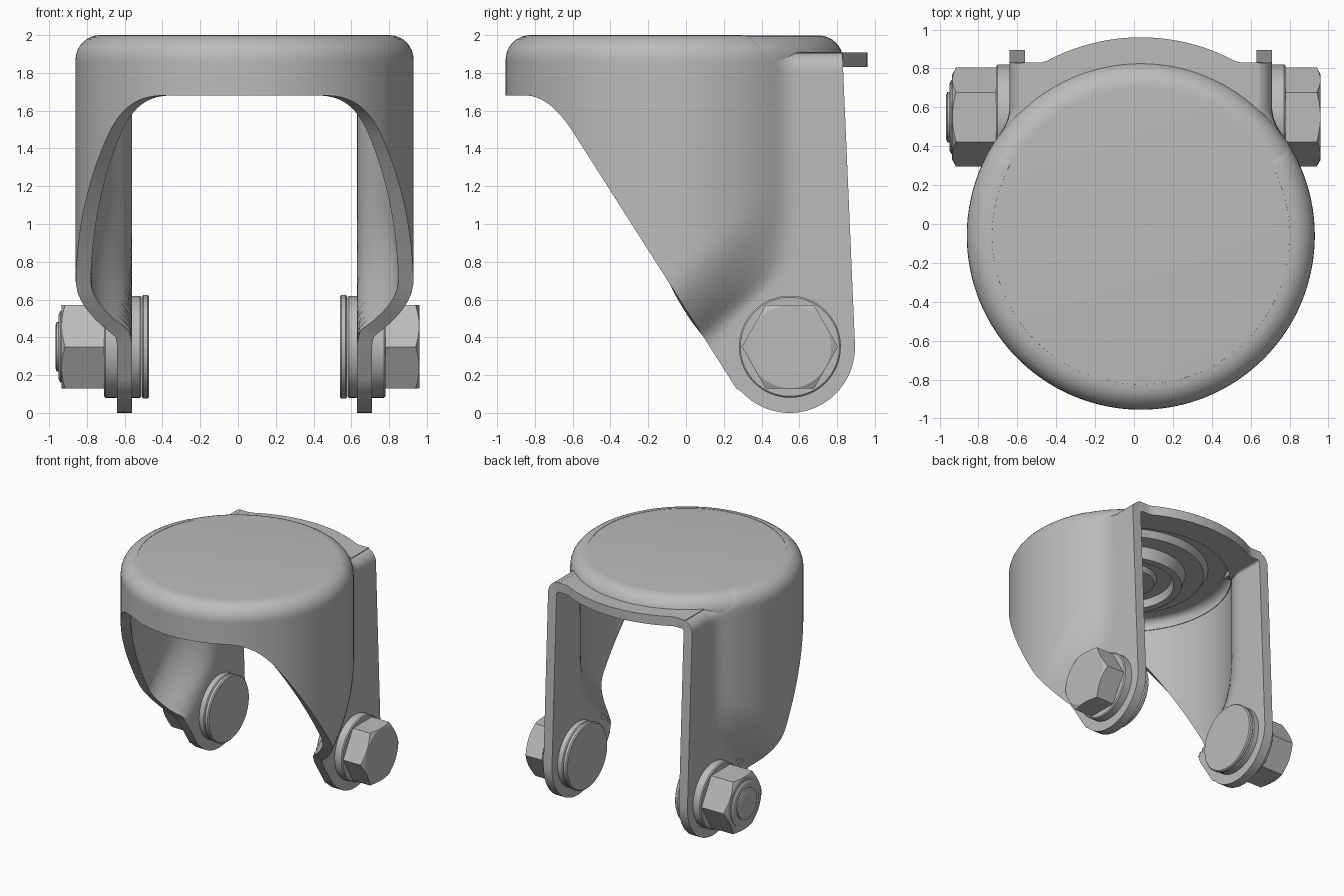
import bpy, bmesh
from math import sin, cos, pi, sqrt, asin, radians
from mathutils import Matrix, Vector

if "Cube" in bpy.data.objects:
    bpy.data.objects.remove(bpy.data.objects["Cube"])

steel = bpy.data.materials.new("grey_steel")
steel.use_nodes = True
steel.diffuse_color = (0.5, 0.5, 0.5, 1)
steel.node_tree.nodes["Principled BSDF"].inputs["Base Color"].default_value = (0.5, 0.5, 0.5, 1)

CX, CY, R, LEG = 0.035, -0.06, 0.895, 0.675   # fork centre, cap radius, leg half width
BY, BZ, END = 0.55, 0.35, 0.35                # bolt position and leg end radius


def finish(name, bm, fix_normals=True):
    if fix_normals:
        bmesh.ops.recalc_face_normals(bm, faces=bm.faces)
    mesh = bpy.data.meshes.new(name)
    bm.to_mesh(mesh)
    bm.free()
    obj = bpy.data.objects.new(name, mesh)
    bpy.context.collection.objects.link(obj)
    mesh.materials.append(steel)
    return obj


def smooth(obj, angle=35):
    bpy.ops.object.select_all(action='DESELECT')
    obj.select_set(True)
    bpy.context.view_layer.objects.active = obj
    bpy.ops.object.shade_smooth_by_angle(angle=radians(angle))


def apply_modifiers(obj):
    bpy.ops.object.select_all(action='DESELECT')
    obj.select_set(True)
    bpy.context.view_layer.objects.active = obj
    for m in list(obj.modifiers):
        bpy.ops.object.modifier_apply(modifier=m.name)


def lathe(name, profile, matrix, sides=64, start=0.0):
    """Closed solid from (radius, height) points that start and end on the axis."""
    bm = bmesh.new()
    rings = []
    for r, h in profile:
        n = 1 if r == 0 else sides
        rings.append([bm.verts.new((r * cos(start + 2 * pi * k / sides),
                                    r * sin(start + 2 * pi * k / sides), h)) for k in range(n)])
    for a, b in zip(rings, rings[1:]):
        for k in range(sides):
            q = (k + 1) % sides
            quad = [a[k % len(a)], a[q % len(a)], b[q % len(b)], b[k % len(b)]]
            bm.faces.new(list(dict.fromkeys(quad)))
    bmesh.ops.dissolve_limit(bm, angle_limit=0.001, verts=bm.verts, edges=bm.edges)
    bm.transform(matrix)
    return finish(name, bm)


def smoothstep(a, b, v):
    t = min(max((v - a) / (b - a), 0), 1)
    return t * t * (3 - 2 * t)


# ---- fork wall: plan outline swept from the cut lower edge to the rounded rim
def plan_path():
    side = []
    for k in range(25):
        y = BY + END * sin(pi / 2 - k / 24 * (pi / 2 + asin(0.1 / END)))
        x = LEG + 0.061 * (max(0.62 - y, 0) / 0.17) ** 2
        side.append((x, y))
    a0 = asin(0.51 / R)
    n = 130
    arc = [(-R * cos(a0 - (pi + 2 * a0) * k / n), CY + R * sin(a0 - (pi + 2 * a0) * k / n))
           for k in range(1, n)]
    return [(-x, y) for x, y in side] + arc + side[::-1]


def lower_edge(y):
    if y > 0.27:
        return BZ - sqrt(max(END ** 2 - (y - BY) ** 2, 0))
    line, level, k = 1.6 - (y + 0.67) * 1.571, 1.68, 0.2
    h = max(k - abs(line - level), 0) / k
    return min(line, level) - h * h * k / 4


def wall_point(x, y, z):
    # fold the curved skirt into the flat bolt plate
    s = -0.655 * (y - 0.1) + 0.755 * (z - 0.4)
    t = (1 - min(max(s / 0.36, 0), 1)) ** 2
    x += ((LEG if x > 0 else -LEG) - x) * t
    # lean the rear edge
    if y > 0.45:
        back = 0.895 - max(z - BZ, 0) * 0.043
        y = 0.45 + (y - 0.45) * (back - 0.45) / 0.45
    return x, y


path = plan_path()
bm = bmesh.new()
columns = []
for i, (x, y) in enumerate(path):
    p, q = path[max(i - 1, 0)], path[min(i + 1, len(path) - 1)]
    inward = Vector((p[1] - q[1], q[0] - p[0])).normalized()
    drop = smoothstep(0.35, 0.62, y)
    top, r = 2 - 0.09 * drop, 0.13 - 0.03 * drop
    low = lower_edge(y)
    col = []
    for j in range(45):
        z = low + (top - r - low) * j / 44
        px, py = wall_point(x, y, z)
        col.append(bm.verts.new((px + CX, py, z)))
    for j in range(1, 9):
        f = j / 8 * pi / 2
        z, d = top - r + r * sin(f), r * (1 - cos(f))
        px, py = wall_point(x, y, z)
        col.append(bm.verts.new((px + inward.x * d + CX, py + inward.y * d, z)))
    columns.append(col)
for a, b in zip(columns, columns[1:]):
    for j in range(len(a) - 1):
        bm.faces.new((a[j], b[j], b[j + 1], a[j + 1]))
wall = finish("fork_wall", bm, False)
mod = wall.modifiers.new("thickness", 'SOLIDIFY')
mod.thickness, mod.offset = 0.08, -1
apply_modifiers(wall)
smooth(wall)

# ---- domed cap with hollow underside
at_cap = Matrix.Translation((CX, CY, 0))
quarter = [k / 8 * pi / 2 for k in range(9)]
dome = [(0, 1.998)] + [(0.762 + 0.13 * sin(f), 1.868 + 0.13 * cos(f)) for f in quarter]
dome += [(0.892, 1.84), (0.81, 1.84)]
dome += [(0.75 + 0.06 * cos(f), 1.86 + 0.06 * sin(f)) for f in quarter] + [(0, 1.92)]
smooth(lathe("cap_dome", dome, at_cap, 128))

# ---- swivel bearing under the cap
bearing = [(0, 1.93), (0.64, 1.93), (0.6, 1.87), (0.46, 1.87), (0.43, 1.78), (0.37, 1.78),
           (0.35, 1.84), (0.24, 1.84), (0.22, 1.8), (0, 1.8)]
smooth(lathe("swivel_bearing", bearing, at_cap, 96), 25)

# ---- rear lip joining the two legs
bm = bmesh.new()
strip = []
for k in range(41):
    x = 0.61 * (k / 20 - 1)
    back = max(0.83, 0.96 - 1.026 + sqrt(1.026 ** 2 - x * x))
    front = CY + sqrt(0.8 ** 2 - x * x)
    strip.append([bm.verts.new((x + CX, y, z)) for y, z in
                  ((front, 1.83), (back, 1.83), (back, 1.909), (front, 1.909))])
for a, b in zip(strip, strip[1:]):
    for k in range(4):
        bm.faces.new((a[k], a[(k + 1) % 4], b[(k + 1) % 4], b[k]))
bm.faces.new(strip[0])
bm.faces.new(strip[-1])
smooth(finish("rear_lip", bm), 30)


# ---- fasteners: heights run outward from the inner face of each leg
def disc(r, a, b, c=0.008):
    return [(0, a), (r - c, a), (r, a + c), (r, b - c), (r - c, b), (0, b)]


def hex_part(name, matrix, a, b):
    body = lathe(name, [(0, a), (0.255, a), (0.255, b), (0, b)], matrix, 6, pi / 6)
    cutter = lathe(name + "_cutter", [(0, a - 0.01), (0.3, a - 0.01), (0.3, b - 0.045),
                                      (0.215, b + 0.002), (0, b + 0.002)], matrix, 64)
    mod = body.modifiers.new("chamfer", 'BOOLEAN')
    mod.operation, mod.object, mod.solver = 'INTERSECT', cutter, 'EXACT'
    apply_modifiers(body)
    bpy.data.objects.remove(cutter)
    smooth(body, 15)


for side, d in (("left", 1), ("right", -1)):
    m = Matrix.Translation((CX + d * 0.595, BY, BZ)) @ Matrix.Rotation(d * pi / 2, 4, 'Y')
    smooth(lathe(side + "_inner_washer", disc(0.27, -0.05, 0.01), m), 25)
    smooth(lathe(side + "_axle_head", disc(0.275, -0.09, -0.052), m), 25)
    smooth(lathe(side + "_outer_washer", disc(0.27, 0.07, 0.15), m), 25)
    if d > 0:
        hex_part("left_bolt_head", m, 0.145, 0.33)
    else:
        hex_part("right_nut", m, 0.145, 0.375)
        tip = [(0, 0.36), (0.19, 0.36), (0.19, 0.38), (0.17, 0.39), (0.13, 0.39),
               (0.13, 0.4), (0.115, 0.406), (0, 0.406)]
        smooth(lathe("right_bolt_tip", tip, m), 25)
